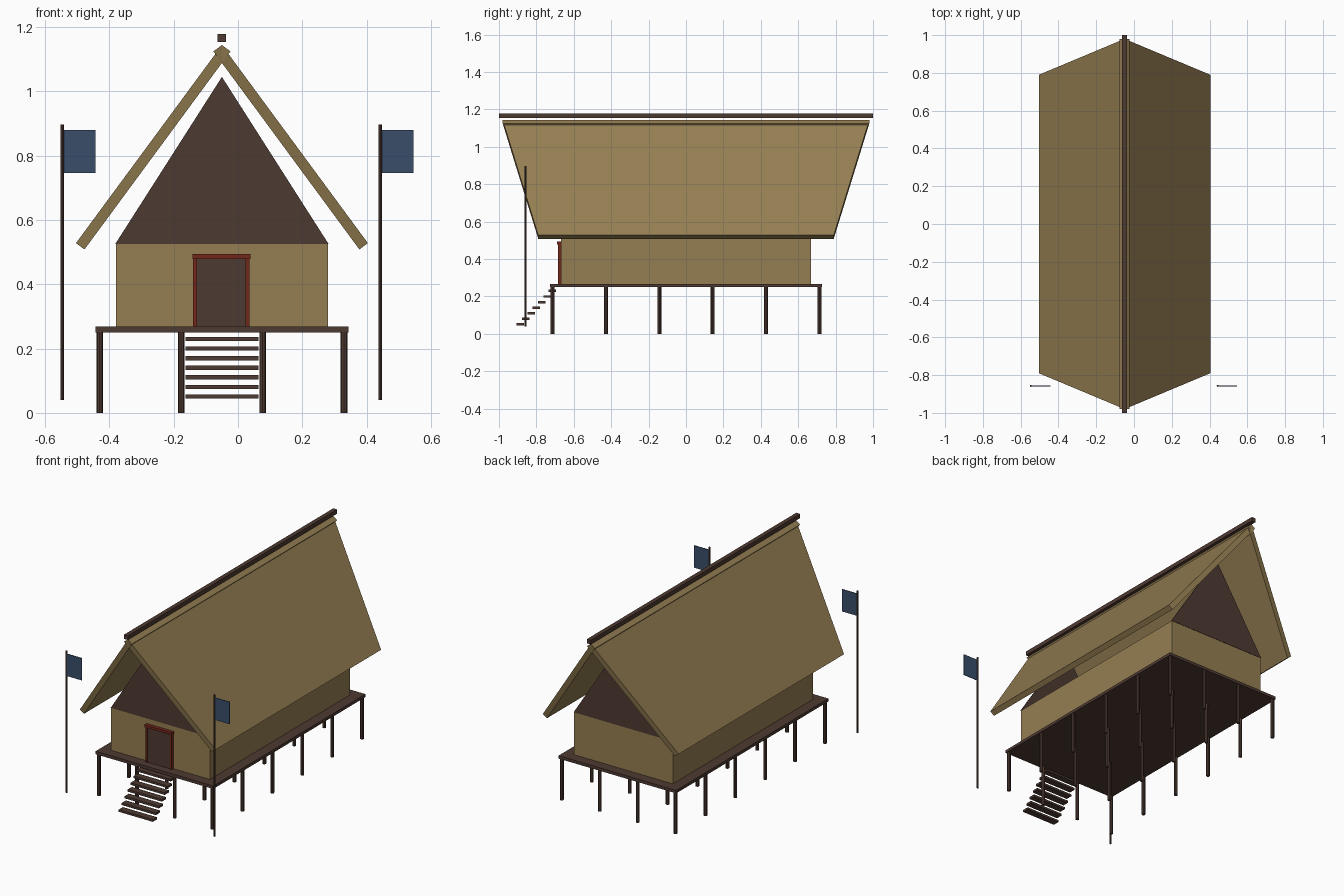
import bpy, bmesh, math
from mathutils import Vector

if "Cube" in bpy.data.objects:
    bpy.data.objects.remove(bpy.data.objects["Cube"])

CX = -0.05  # centre line of the house


def material(name, rgb):
    m = bpy.data.materials.new(name)
    m.diffuse_color = (*rgb, 1)
    m.use_nodes = True
    m.node_tree.nodes["Principled BSDF"].inputs["Base Color"].default_value = m.diffuse_color
    return m


STRAW = material("straw", (0.30, 0.21, 0.085))
WOOD = material("dark wood", (0.076, 0.042, 0.032))
RED = material("red trim", (0.17, 0.02, 0.012))
BLUE = material("blue cloth", (0.04, 0.076, 0.144))


def finish(name, bm, mat):
    bmesh.ops.recalc_face_normals(bm, faces=bm.faces)
    me = bpy.data.meshes.new(name)
    bm.to_mesh(me)
    bm.free()
    me.materials.append(mat)
    ob = bpy.data.objects.new(name, me)
    bpy.context.collection.objects.link(ob)
    return ob


def box(name, mat, x, y, z):
    """Box from (min, max) ranges on each axis."""
    bm = bmesh.new()
    bmesh.ops.create_cube(bm, size=1)
    for v in bm.verts:
        v.co = [r[0] if c < 0 else r[1] for c, r in zip(v.co, (x, y, z))]
    return finish(name, bm, mat)


def pole(name, mat, x, y, z0, z1, r):
    bm = bmesh.new()
    bmesh.ops.create_cone(bm, cap_ends=True, segments=8, radius1=r, radius2=r, depth=z1 - z0)
    bmesh.ops.translate(bm, verts=bm.verts, vec=(x, y, (z0 + z1) / 2))
    return finish(name, bm, mat)


def slab(name, mat, pts, offset):
    """Flat polygon extruded along an offset vector."""
    bm = bmesh.new()
    face = bm.faces.new([bm.verts.new(p) for p in pts])
    ext = bmesh.ops.extrude_face_region(bm, geom=[face], use_keep_orig=True)
    verts = [g for g in ext["geom"] if isinstance(g, bmesh.types.BMVert)]
    bmesh.ops.translate(bm, verts=verts, vec=offset)
    return finish(name, bm, mat)


# Platform on stilts
box("platform", WOOD, (-0.443, 0.343), (-0.727, 0.727), (0.25, 0.268))
for i in range(4):
    for j in range(6):
        pole("stilt", WOOD, CX - 0.38 + i * 0.2533, -0.7135 + j * 0.2854, 0, 0.252, 0.0105)

# Walls
box("walls", STRAW, (-0.38, 0.28), (-0.668, 0.668), (0.268, 0.525))

# Gable panels, front and back
for side, label in ((-1, "front"), (1, "back")):
    y = side * 0.664
    slab(label + "_gable", WOOD,
         [(-0.382, y, 0.525), (0.282, y, 0.525), (CX, y, 1.045)], (0, side * 0.006, 0))

# Thatched roof slopes, longer along the ridge than the eaves
for side, label in ((-1, "left"), (1, "right")):
    top, low = Vector((CX, 0, 1.144)), Vector((CX + side * 0.454, 0, 0.528))
    d = (low - top).normalized()
    inward = Vector((-side * abs(d.z), 0, -abs(d.x))) * 0.033
    slab(label + "_roof", STRAW,
         [top + Vector((0, -0.98, 0)), top + Vector((0, 0.98, 0)),
          low + Vector((0, 0.79, 0)), low + Vector((0, -0.79, 0))], inward)

# Ridge beam
box("ridge_beam", WOOD, (CX - 0.013, CX + 0.013), (-1, 1), (1.153, 1.178))

# Door and frame
box("door", WOOD, (-0.128, 0.028), (-0.68, -0.66), (0.268, 0.478))
for x in (-0.14, 0.024):
    box("door_jamb", RED, (x, x + 0.0125), (-0.685, -0.665), (0.268, 0.483))
box("door_lintel", RED, (-0.142, 0.039), (-0.69, -0.665), (0.479, 0.494))

# Stair treads
for i in range(7):
    y, z = -0.885 + i * 0.0285, 0.051 + i * 0.0298
    box("stair_tread", WOOD, (-0.164, 0.064), (y - 0.02, y + 0.02), (z - 0.0065, z + 0.0065))

# Flag poles with flags
for x in (-0.546, 0.443):
    pole("flag_pole", WOOD, x, -0.857, 0.04, 0.897, 0.0055)
    box("flag", BLUE, (x + 0.004, x + 0.103), (-0.859, -0.855), (0.746, 0.88))
